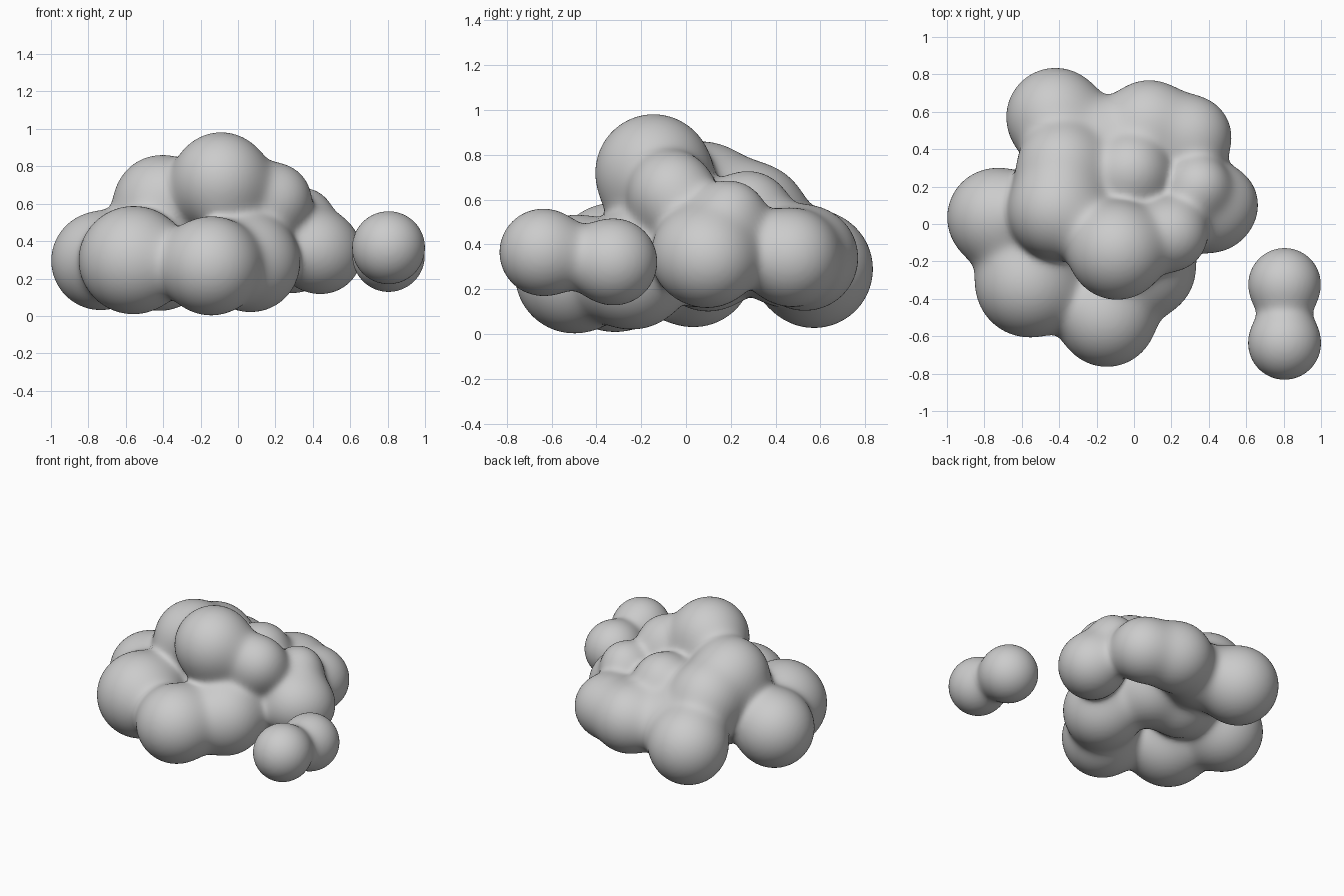
import bpy, bmesh, math
from mathutils import Vector, Matrix

if "Cube" in bpy.data.objects:
    bpy.data.objects.remove(bpy.data.objects["Cube"])

BLEND = 0.04   # softness of the fillet where puffs meet


def field(p, puffs):
    """Smoothly blended distance to the puffs, and its direction."""
    total, grad = 0.0, Vector()
    for c, r in puffs:
        v = p - c
        l = max(v.length, 1e-6)
        if l - r < 0.3:
            w = math.exp(-(l - r) / BLEND)
            total += w
            grad += v * (w / l)
    return -BLEND * math.log(total), grad / total


def fuse(obj, voxel, relax):
    """Rebuild the mesh as one even skin."""
    rem = obj.modifiers.new("fuse", 'REMESH')
    rem.mode = 'VOXEL'
    rem.voxel_size = voxel
    smooth = obj.modifiers.new("relax", 'SMOOTH')
    smooth.factor = 0.5
    smooth.iterations = relax
    for m in ("fuse", "relax"):
        bpy.ops.object.modifier_apply(modifier=m)


def settle(obj, puffs, steps):
    """Move the skin onto the softly blended surface."""
    for v in obj.data.vertices:
        p = v.co.copy()
        for _ in range(steps):
            d, g = field(p, puffs)
            step = -d * g / max(g.length_squared, 0.2)
            if step.length > 0.04:
                step.length = 0.04
            p += step
            if abs(d) < 0.0005:
                break
        v.co = p


def blob(name, spheres, voxel=0.02):
    puffs = [(Vector(s[:3]), s[3]) for s in spheres]
    bm = bmesh.new()
    for c, r in puffs:
        bmesh.ops.create_icosphere(bm, subdivisions=4, radius=r,
                                   matrix=Matrix.Translation(c))
    mesh = bpy.data.meshes.new(name)
    bm.to_mesh(mesh)
    bm.free()
    obj = bpy.data.objects.new(name, mesh)
    bpy.context.collection.objects.link(obj)
    bpy.context.view_layer.objects.active = obj
    obj.select_set(True)

    fuse(obj, voxel, 6)
    settle(obj, puffs, 3)
    fuse(obj, voxel, 5)      # second pass clears folds in the creases
    settle(obj, puffs, 2)
    fuse(obj, voxel * 0.9, 4)
    settle(obj, puffs, 3)
    bpy.ops.object.shade_smooth()
    obj.select_set(False)
    return obj


# main cloud: x, y, z, radius of each puff
blob("cloud_body", [
    (-0.735, 0.035, 0.295, 0.263),   # left
    (-0.56, -0.317, 0.298, 0.288),   # front left
    (-0.145, -0.50, 0.267, 0.263),   # front
    (0.07, -0.24, 0.28, 0.258),      # front right
    (-0.09, -0.145, 0.722, 0.259),   # top dome
    (0.20, -0.06, 0.625, 0.188),     # beside dome
    (-0.41, 0.07, 0.605, 0.253),     # upper left
    (-0.38, 0.30, 0.52, 0.24),       # upper back left
    (-0.42, 0.572, 0.29, 0.262),     # back left
    (0.08, 0.535, 0.34, 0.232),      # back
    (-0.17, 0.44, 0.34, 0.21),       # back, between
    (0.305, 0.468, 0.342, 0.214),    # back right
    (0.455, 0.11, 0.33, 0.198),      # right
    (0.405, 0.055, 0.355, 0.198),    # right, forward
    (0.35, 0.20, 0.53, 0.15),        # small upper right
    (-0.01, 0.28, 0.54, 0.185),      # upper middle
    (-0.10, 0.06, 0.36, 0.23),       # core
    (-0.32, 0.10, 0.33, 0.225),      # core, left
])

# small separate cloud
blob("cloud_small", [
    (0.805, -0.322, 0.322, 0.193),
    (0.805, -0.638, 0.365, 0.194),
], 0.018)
